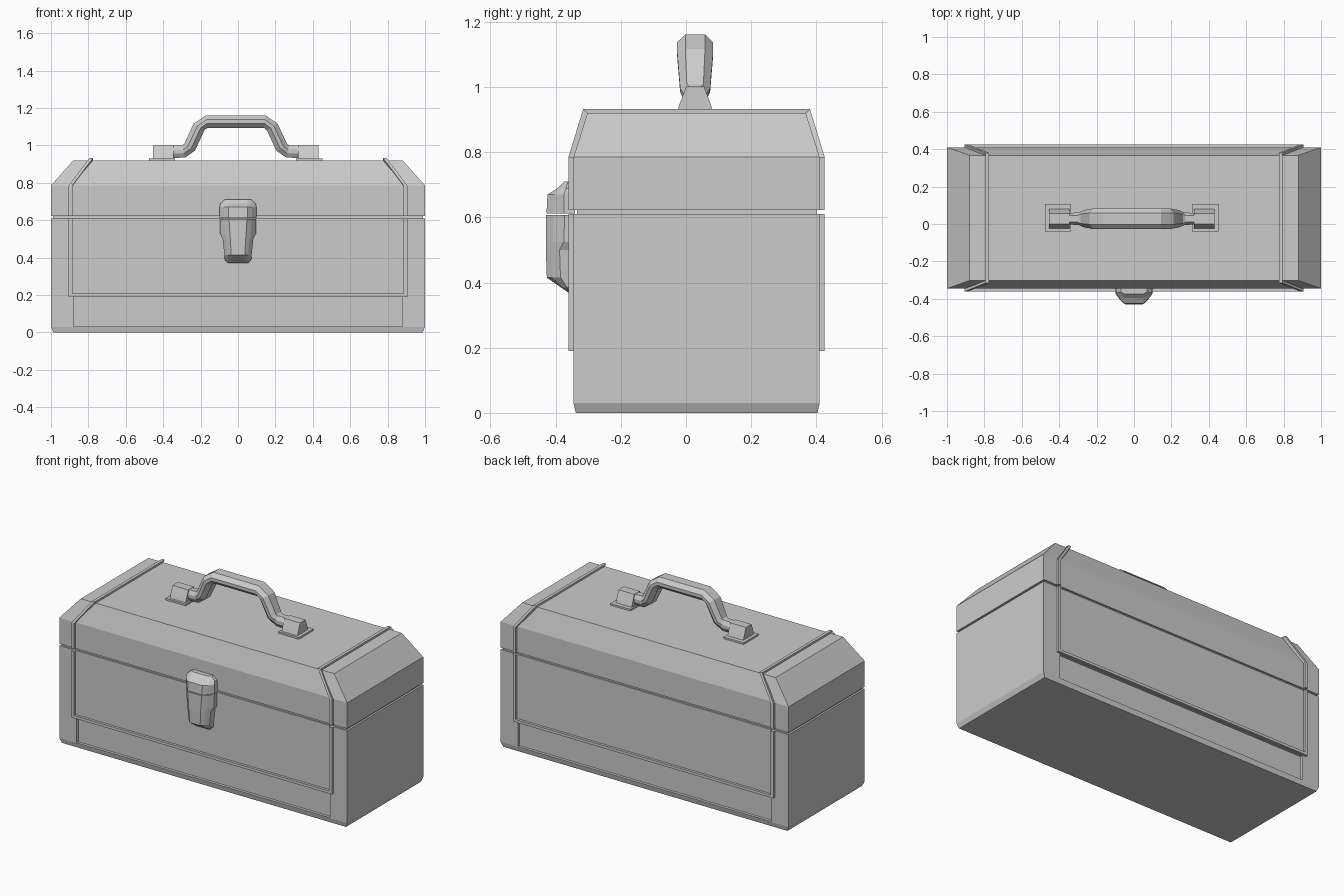
import bpy, bmesh
from mathutils import Vector

if "Cube" in bpy.data.objects:
    bpy.data.objects.remove(bpy.data.objects["Cube"])

CY = 0.0325          # box centre in y (the latch shifts it off the origin)
HY = 0.3775          # half depth of the box


def loft(name, rings, mirror=False, pivot_x=0.0):
    """Skin a list of equal-length point rings and cap both ends."""
    bm = bmesh.new()
    vs = [[bm.verts.new((p[0] - pivot_x, p[1], p[2])) for p in r] for r in rings]
    n = len(rings[0])
    for a, b in zip(vs, vs[1:]):
        for i in range(n):
            j = (i + 1) % n
            bm.faces.new((a[i], a[j], b[j], b[i]))
    bm.faces.new(vs[0])
    bm.faces.new(vs[-1])
    bmesh.ops.recalc_face_normals(bm, faces=bm.faces)
    me = bpy.data.meshes.new(name)
    bm.to_mesh(me)
    bm.free()
    ob = bpy.data.objects.new(name, me)
    ob.location.x = pivot_x
    bpy.context.collection.objects.link(ob)
    if mirror:
        ob.modifiers.new("mirror", 'MIRROR')
    return ob


def rect(hx, hy, z, cx=0.0, cy=CY):
    return [(cx - hx, cy - hy, z), (cx + hx, cy - hy, z),
            (cx + hx, cy + hy, z), (cx - hx, cy + hy, z)]


def box(name, hx, hy, z0, z1, cx=0.0, cy=CY, **kw):
    return loft(name, [rect(hx, hy, z0, cx, cy), rect(hx, hy, z1, cx, cy)], **kw)


# Lower body with chamfered foot and recessed kick panels front and back
body = loft("body", [rect(0.987, HY - 0.007, 0), rect(1, HY, 0.03), rect(1, HY, 0.61)])
for side, s in (("front", -1), ("back", 1)):
    cut = box(side + "_recess_cutter", 0.88, 0.05, 0.032, 0.188, cy=CY + s * (HY + 0.033))
    cut.hide_render = True
    cut.hide_viewport = True
    cut.display_type = 'WIRE'
    m = body.modifiers.new("recess", 'BOOLEAN')
    m.object = cut
    m.operation = 'DIFFERENCE'
    m.solver = 'EXACT'

# Seam and hipped lid
box("seam", 0.988, HY - 0.01, 0.60, 0.63)
loft("lid", [rect(1, HY, 0.622), rect(1, HY, 0.785), rect(0.88, 0.335, 0.92)])

# Raised frame strips on the front and back panels
for side, s in (("front", -1), ("back", 1)):
    y = CY + s * (HY + 0.004)
    box(side + "_frame_bottom", 0.905, 0.0115, 0.19, 0.207, cy=y)
    box(side + "_frame_side", 0.0095, 0.0115, 0.207, 0.61, cx=0.8955, cy=y, mirror=False)
    box(side + "_frame_side_left", 0.0095, 0.0115, 0.207, 0.61, cx=-0.8955, cy=y)

# Ribs running over the lid: (x, outer y, outer z, inner y, inner z)
half = [(0.8955, 0.393, 0.622, 0.365, 0.622),
        (0.8955, 0.393, 0.785, 0.365, 0.780),
        (0.785, 0.348, 0.932, 0.325, 0.910)]
path = [(p, -1) for p in half] + [(p, 1) for p in reversed(half)]
loft("lid_ribs", [[(x - 0.0095, CY + s * oy, oz), (x + 0.0095, CY + s * oy, oz),
                   (x + 0.0095, CY + s * iy, iz), (x - 0.0095, CY + s * iy, iz)]
                  for (x, oy, oz, iy, iz), s in path], mirror=True)

# Handle plates and tapered brackets
HX, HC = -0.0125, 0.028
plate = box("handle_plates", 0.07, 0.074, 0.915, 0.931, cx=HX + 0.393, cy=0.034,
            mirror=True, pivot_x=HX)
loft("handle_brackets", [rect(0.055, 0.054, 0.928, HX + 0.388, HC),
                         rect(0.055, 0.046, 0.952, HX + 0.388, HC),
                         rect(0.055, 0.027, 1.002, HX + 0.388, HC)],
     mirror=True, pivot_x=HX)

# Arched grip: octagonal section swept along (offset x, z, half width)
arch = [(0.345, 0.966, 0.030), (0.278, 0.968, 0.034), (0.246, 0.99, 0.046),
        (0.196, 1.098, 0.055), (0.155, 1.127, 0.055)]
arch = [(-x, z, w) for x, z, w in arch] + arch[::-1]
octagon = [(0.55, 1), (1, 0.3), (1, -0.3), (0.55, -1),
           (-0.55, -1), (-1, -0.3), (-1, 0.3), (-0.55, 1)]
rings = []
for i, (x, z, w) in enumerate(arch):
    a, b = arch[max(i - 1, 0)], arch[min(i + 1, len(arch) - 1)]
    t = Vector((b[0] - a[0], b[1] - a[1])).normalized()
    h = 0.034
    rings.append([(HX + x - t.y * v * h, HC + u * w, z + t.x * v * h) for u, v in octagon])
loft("handle_grip", rings)


# Latch: faceted sections (z, half width, side y, ridge half width, ridge y)
def latch(name, rows):
    loft(name, [[(-w, -0.34, z), (-w, ys, z), (-0.5 * (w + c), 0.4 * ys + 0.6 * yr, z),
                 (-c, yr, z), (c, yr, z), (0.5 * (w + c), 0.4 * ys + 0.6 * yr, z),
                 (w, ys, z), (w, -0.34, z)] for z, w, ys, c, yr in rows])


latch("latch_cap", [(0.612, 0.098, -0.375, 0.05, -0.428),
                    (0.67, 0.098, -0.375, 0.05, -0.425),
                    (0.688, 0.095, -0.368, 0.05, -0.395),
                    (0.71, 0.07, -0.362, 0.05, -0.374)])
latch("latch_lever", [(0.37, 0.055, -0.358, 0.035, -0.362),
                      (0.385, 0.07, -0.365, 0.036, -0.384),
                      (0.415, 0.073, -0.385, 0.036, -0.427),
                      (0.50, 0.082, -0.388, 0.041, -0.430),
                      (0.525, 0.095, -0.375, 0.043, -0.430),
                      (0.607, 0.096, -0.372, 0.048, -0.430)])
